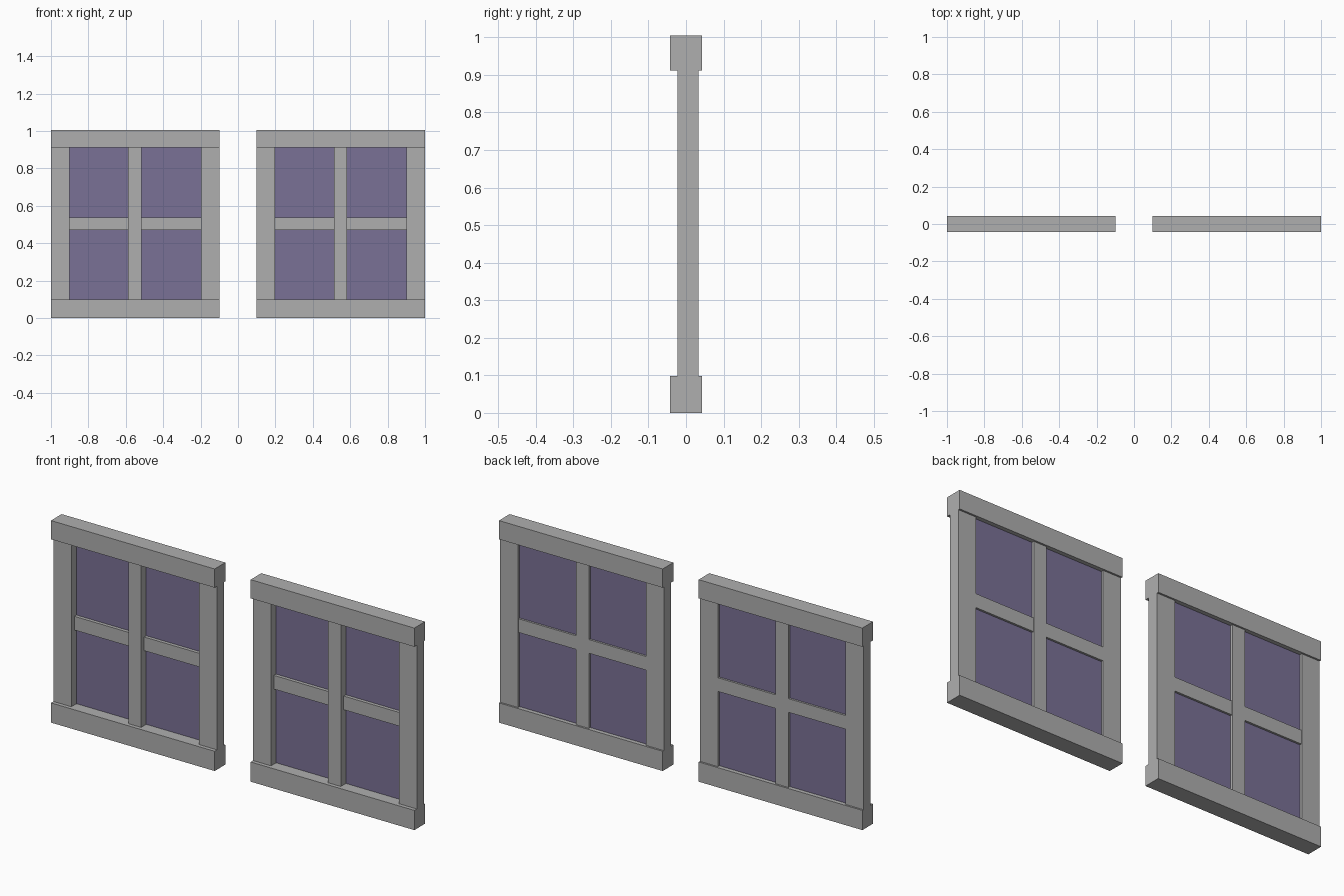
import bpy

cube = bpy.data.objects.get("Cube")
if cube:
    bpy.data.objects.remove(cube, do_unlink=True)


def make_material(name, color):
    mat = bpy.data.materials.new(name)
    mat.use_nodes = True
    mat.diffuse_color = color
    for node in mat.node_tree.nodes:
        if node.type == "BSDF_PRINCIPLED":
            node.inputs["Base Color"].default_value = color
    return mat


frame_grey = make_material("frame grey", (0.43, 0.43, 0.43, 1))
glass_purple = make_material("glass purple", (0.195, 0.165, 0.305, 1))


def box(name, x, y, z, mat):
    """Add a box spanning the given (low, high) ranges."""
    spans = (x, y, z)
    bpy.ops.mesh.primitive_cube_add(size=1, location=[(a + b) / 2 for a, b in spans])
    obj = bpy.context.object
    obj.name = name
    obj.scale = [b - a for a, b in spans]
    bpy.ops.object.transform_apply(location=False, rotation=False, scale=True)
    obj.data.materials.append(mat)
    return obj


WIDTH = 0.901
HEIGHT = 1.005
STILE = 0.099
SILL_TOP, HEAD_BOTTOM = 0.098, 0.912
RAIL_Y = (-0.042, 0.042)
STILE_Y = (-0.023, 0.033)
BAR_Y = (0.0, 0.031)
GLASS_Y = (0.017, 0.021)
MULLION = (0.413, 0.483)
BAR_Z = (0.471, 0.539)


def build_window(side, x0):
    def part(name, x, y, z, mat=frame_grey):
        box(f"{side}_{name}", (x0 + x[0], x0 + x[1]), y, z, mat)

    opening = (SILL_TOP, HEAD_BOTTOM)
    # Thick horizontal rails
    part("bottom_rail", (0, WIDTH), RAIL_Y, (0, SILL_TOP))
    part("top_rail", (0, WIDTH), RAIL_Y, (HEAD_BOTTOM, HEIGHT))
    # Upright stiles and central mullion
    part("outer_stile_a", (0, STILE), STILE_Y, opening)
    part("outer_stile_b", (WIDTH - STILE, WIDTH), STILE_Y, opening)
    part("mullion", MULLION, STILE_Y, opening)
    # Crossbars and panes on either side of the mullion
    bays = ((STILE, MULLION[0]), (MULLION[1], WIDTH - STILE))
    for i, bay in enumerate(bays, 1):
        part(f"crossbar_{i}", bay, BAR_Y, BAR_Z)
        part(f"lower_pane_{i}", bay, GLASS_Y, (SILL_TOP, BAR_Z[0]), glass_purple)
        part(f"upper_pane_{i}", bay, GLASS_Y, (BAR_Z[1], HEAD_BOTTOM), glass_purple)


build_window("right_window", -1.0)
build_window("left_window", 1.0 - WIDTH)
